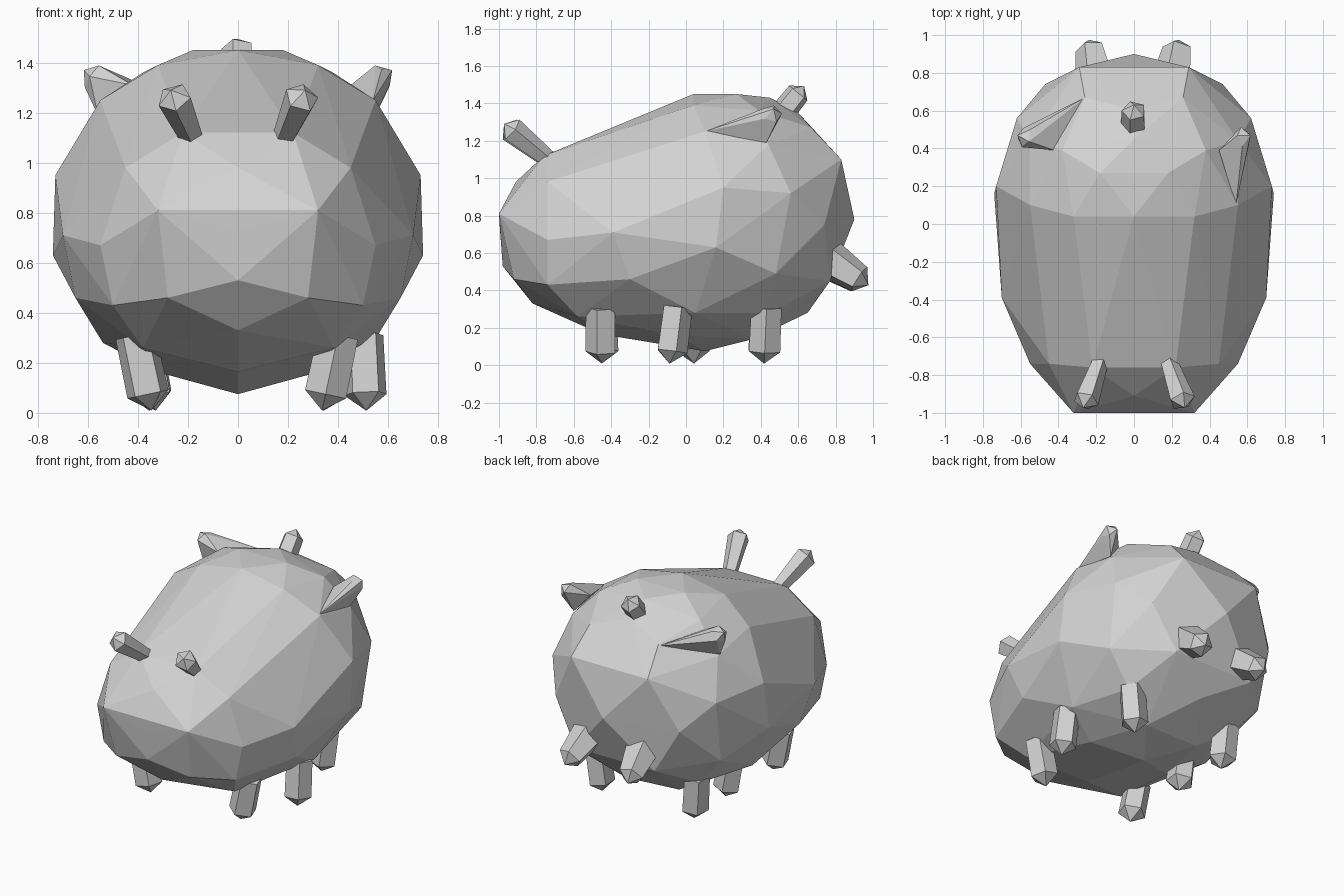
import bpy, bmesh, math
from mathutils import Vector

if "Cube" in bpy.data.objects:
    bpy.data.objects.remove(bpy.data.objects["Cube"])

grey = bpy.data.materials.new("plain_grey")
grey.diffuse_color = (0.65, 0.65, 0.65, 1)
grey.use_nodes = True
grey.node_tree.nodes["Principled BSDF"].inputs["Base Color"].default_value = grey.diffuse_color


def hull(name, points):
    """Flat-faced convex solid wrapped round the given points."""
    bm = bmesh.new()
    for p in points:
        bm.verts.new(p)
    bmesh.ops.remove_doubles(bm, verts=bm.verts, dist=0.0005)
    res = bmesh.ops.convex_hull(bm, input=bm.verts)
    loose = {v for v in res["geom_interior"] + res["geom_unused"]
             if isinstance(v, bmesh.types.BMVert)}
    bmesh.ops.delete(bm, geom=list(loose), context='VERTS')
    bmesh.ops.recalc_face_normals(bm, faces=bm.faces)
    me = bpy.data.meshes.new(name)
    bm.to_mesh(me)
    bm.free()
    me.materials.append(grey)
    ob = bpy.data.objects.new(name, me)
    bpy.context.collection.objects.link(ob)
    return ob


def ring(centre, axis, radius, sides=5, turn=0.0):
    q = Vector(axis).to_track_quat('Z', 'Y')
    return [Vector(centre) + q @ Vector((radius * math.cos(turn + 2 * math.pi * i / sides),
                                         radius * math.sin(turn + 2 * math.pi * i / sides), 0))
            for i in range(sides)]


def stalk(name, root, bud, r_root, r_bud, point):
    """Tapered five-sided limb with a blunt pointed end."""
    root, bud = Vector(root), Vector(bud)
    axis = (bud - root).normalized()
    pts = ring(root, axis, r_root) + ring(bud, axis, r_bud)
    return hull(name, pts + [bud + axis * point])


# Body: faceted egg, right half given and mirrored
half = [
    # crown and sloping forehead
    (0, 0.04, 1.45), (0.18, 0.27, 1.45), (0.32, 0.04, 1.39), (0, 0.45, 1.43),
    (0.38, 0.39, 1.36), (0, 0.60, 1.35), (0.26, 0.67, 1.27), (0.55, 0.10, 1.25),
    (0.22, -0.76, 1.12), (0.45, -0.74, 0.98), (0.55, 0.44, 1.18),
    # face
    (0, -0.91, 0.98), (0.32, -1.0, 0.81), (0, -0.995, 0.73), (0, -0.98, 0.53),
    (0.28, -0.92, 0.46), (0, -0.82, 0.33),
    # flanks
    (0.73, 0.20, 0.95), (0.74, 0.16, 0.63), (0.70, -0.39, 0.71), (0.55, -0.74, 0.67),
    (0.50, -0.74, 0.43), (0.65, -0.30, 0.46), (0.62, 0.56, 0.92), (0.60, 0.48, 0.49),
    # rump
    (0.29, 0.83, 1.10), (0, 0.90, 0.78), (0.30, 0.77, 0.45), (0, 0.65, 0.28),
    (0.47, 0.74, 0.75),
    # belly
    (0.54, 0.05, 0.28), (0.38, -0.58, 0.26), (0.42, 0.45, 0.28), (0.31, -0.05, 0.16),
    (0, -0.45, 0.165), (0.20, 0.36, 0.14), (0, 0.10, 0.075),
]
hull("body", [(s * x, y, z) for x, y, z in half for s in (1, -1)])

# Paired eye stalks and rear feelers
for s, side in ((1, "right"), (-1, "left")):
    stalk("eye_stalk_" + side, (s * 0.175, -0.71, 1.08), (s * 0.255, -0.935, 1.26),
          0.045, 0.07, 0.05)
    stalk("rear_feeler_" + side, (s * 0.20, 0.74, 0.58), (s * 0.23, 0.925, 0.46),
          0.115, 0.08, 0.06)

# Crown knob
stalk("crown_knob", (0, 0.50, 1.33), (0, 0.60, 1.455), 0.07, 0.066, 0.05)

# Legs: (x, y) at the root and at the foot
legs = {
    "front_leg_right": (0.40, -0.45, 0.35, -0.45),
    "front_leg_left": (-0.41, -0.45, -0.36, -0.45),
    "middle_leg_right": (0.50, -0.05, 0.51, -0.08),
    "middle_leg_left": (-0.38, 0.03, -0.34, 0.04),
    "rear_leg_right": (0.38, 0.43, 0.35, 0.42),
    "rear_leg_left": (-0.38, 0.43, -0.36, 0.42),
}
for name, (x0, y0, x1, y1) in legs.items():
    stalk(name, (x0, y0, 0.31), (x1, y1, 0.075), 0.085, 0.088, 0.067)

# Side horns: each grows from a whole body facet to a small bud
horns = {
    "horn_right": (((0.54, 0.10, 1.25), (0.45, 0.39, 1.31), (0.55, 0.43, 1.19)), 1),
    "horn_left": (((-0.26, 0.67, 1.26), (-0.42, 0.39, 1.31), (-0.56, 0.43, 1.19)), -1),
}
for name, (base, s) in horns.items():
    bud = Vector((s * 0.58, 0.46, 1.345))
    axis = Vector((s * 0.8, 0.2, 0.55)).normalized()
    hull(name, list(base) + ring(bud, axis, 0.055) + [bud + axis * 0.045])
